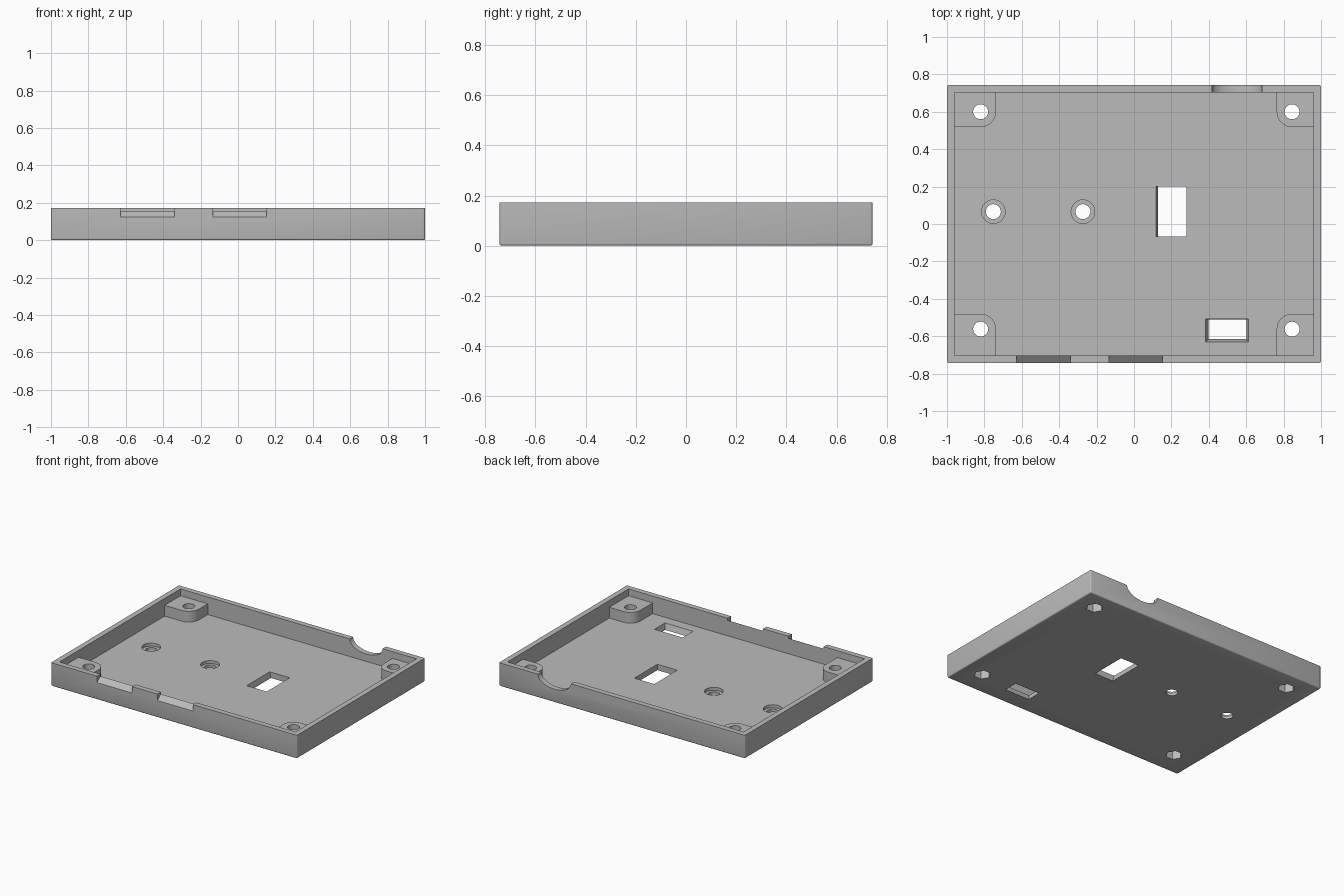
import bpy, bmesh
from math import sin, cos, pi, radians

cube = bpy.data.objects.get("Cube")
if cube:
    bpy.data.objects.remove(cube, do_unlink=True)

# Main sizes
HALF_X, HALF_Y, HEIGHT = 1.0, 0.743, 0.172
WALL, FLOOR, BOSS_TOP = 0.04, 0.043, 0.122
IN_X, IN_Y = HALF_X - WALL, HALF_Y - WALL
BOSS_R, HOLE_R, NUT_R = 0.082, 0.04, 0.057
ABOVE, BELOW = HEIGHT + 0.1, -0.05

grey = bpy.data.materials.new("plain grey")
grey.use_nodes = True
grey.diffuse_color = (0.5, 0.5, 0.5, 1)
grey.node_tree.nodes["Principled BSDF"].inputs["Base Color"].default_value = (0.5, 0.5, 0.5, 1)


def loft(name, start, end):
    """Closed solid between two matching loops of points."""
    bm = bmesh.new()
    a = [bm.verts.new(p) for p in start]
    b = [bm.verts.new(p) for p in end]
    bm.faces.new(a)
    bm.faces.new(b)
    for i in range(len(a)):
        j = (i + 1) % len(a)
        bm.faces.new((a[i], a[j], b[j], b[i]))
    bmesh.ops.recalc_face_normals(bm, faces=bm.faces)
    mesh = bpy.data.meshes.new(name)
    bm.to_mesh(mesh)
    bm.free()
    mesh.materials.append(grey)
    obj = bpy.data.objects.new(name, mesh)
    bpy.context.collection.objects.link(obj)
    return obj


def prism(name, outline, z0, z1, top=None):
    return loft(name, [(x, y, z0) for x, y in outline],
                [(x, y, z1) for x, y in top or outline])


def rect(x0, x1, y0, y1):
    return [(x0, y0), (x1, y0), (x1, y1), (x0, y1)]


def ring(x, y, r, n=32):
    return [(x + r * cos(2 * pi * i / n), y + r * sin(2 * pi * i / n)) for i in range(n)]


# Solid block with softened outer edges, rim edges left sharp
tray = prism("tray", rect(-HALF_X, HALF_X, -HALF_Y, HALF_Y), 0, HEIGHT)
bm = bmesh.new()
bm.from_mesh(tray.data)
edges = [e for e in bm.edges if any(v.co.z < 0.01 for v in e.verts)]
bmesh.ops.bevel(bm, geom=edges, offset=0.009, segments=3, profile=0.5, affect='EDGES')
bm.to_mesh(tray.data)
bm.free()

cutters = []

# Cavity: full width above the bosses, outline around the bosses below
cutters.append(prism("upper_cavity", rect(-IN_X, IN_X, -IN_Y, IN_Y), BOSS_TOP, ABOVE))
outline, bosses = [], []
for sx, sy in ((1, 1), (-1, 1), (-1, -1), (1, -1)):
    cx = 0.845 if sx > 0 else -0.82
    cy = 0.6 if sy > 0 else -0.562
    bosses.append((cx, cy))
    arc = [(cx - sx * BOSS_R * sin(t * pi / 24), cy - sy * BOSS_R * cos(t * pi / 24))
           for t in range(13)]
    corner = [(sx * IN_X, cy - sy * BOSS_R)] + arc + [(cx - sx * BOSS_R, sy * IN_Y)]
    outline += corner if sx * sy > 0 else corner[::-1]
cutters.append(prism("lower_cavity", outline, FLOOR, ABOVE))

# Screw holes with hexagonal nut pockets underneath
for x, y in bosses:
    cutters.append(prism("screw_hole", ring(x, y, HOLE_R), BELOW, ABOVE))
    cutters.append(prism("nut_pocket", ring(x, y, NUT_R, 6), BELOW, 0.065))

# Counterbored holes in the floor
for x in (-0.752, -0.273):
    cutters.append(prism("floor_hole", ring(x, 0.066, HOLE_R), BELOW, ABOVE))
    cutters.append(prism("counterbore", ring(x, 0.066, 0.063), FLOOR - 0.022, ABOVE))

# Tapered slots in the floor
cutters.append(prism("large_slot", rect(0.13, 0.28, -0.067, 0.2), -0.01, FLOOR + 0.01,
                     rect(0.115, 0.28, -0.067, 0.2)))
cutters.append(prism("small_slot", rect(0.402, 0.598, -0.612, -0.51), -0.01, FLOOR + 0.01,
                     rect(0.38, 0.614, -0.633, -0.508)))

# Sloped notches in the front wall
slope = [(-0.76, 0.111), (-0.69, 0.167), (-0.69, ABOVE), (-0.76, ABOVE)]
for x0, x1 in ((-0.627, -0.34), (-0.135, 0.153)):
    cutters.append(loft("front_notch", [(x0, y, z) for y, z in slope],
                        [(x1, y, z) for y, z in slope]))

# Rounded notch in the back wall
curve = [(0.55 - 0.134 * cos(i * pi / 24), HEIGHT - 0.075 * sin(i * pi / 24)) for i in range(25)]
curve += [(0.684, ABOVE), (0.416, ABOVE)]
cutters.append(loft("back_notch", [(x, IN_Y - 0.01, z) for x, z in curve],
                    [(x, HALF_Y + 0.02, z) for x, z in curve]))

# Cut everything, bake the result and drop the cutters
for c in cutters:
    c.hide_render = True
    mod = tray.modifiers.new(c.name, 'BOOLEAN')
    mod.operation, mod.solver, mod.object = 'DIFFERENCE', 'EXACT', c
bpy.context.view_layer.update()
baked = bpy.data.meshes.new_from_object(tray.evaluated_get(bpy.context.evaluated_depsgraph_get()))
tray.modifiers.clear()
tray.data = baked
for c in cutters:
    bpy.data.objects.remove(c, do_unlink=True)
baked.materials.clear()
baked.materials.append(grey)
for face in baked.polygons:
    face.material_index = 0

# Smooth the round walls, keep corners crisp
bpy.ops.object.select_all(action='DESELECT')
tray.select_set(True)
bpy.context.view_layer.objects.active = tray
bpy.ops.object.shade_smooth_by_angle(angle=radians(32))
